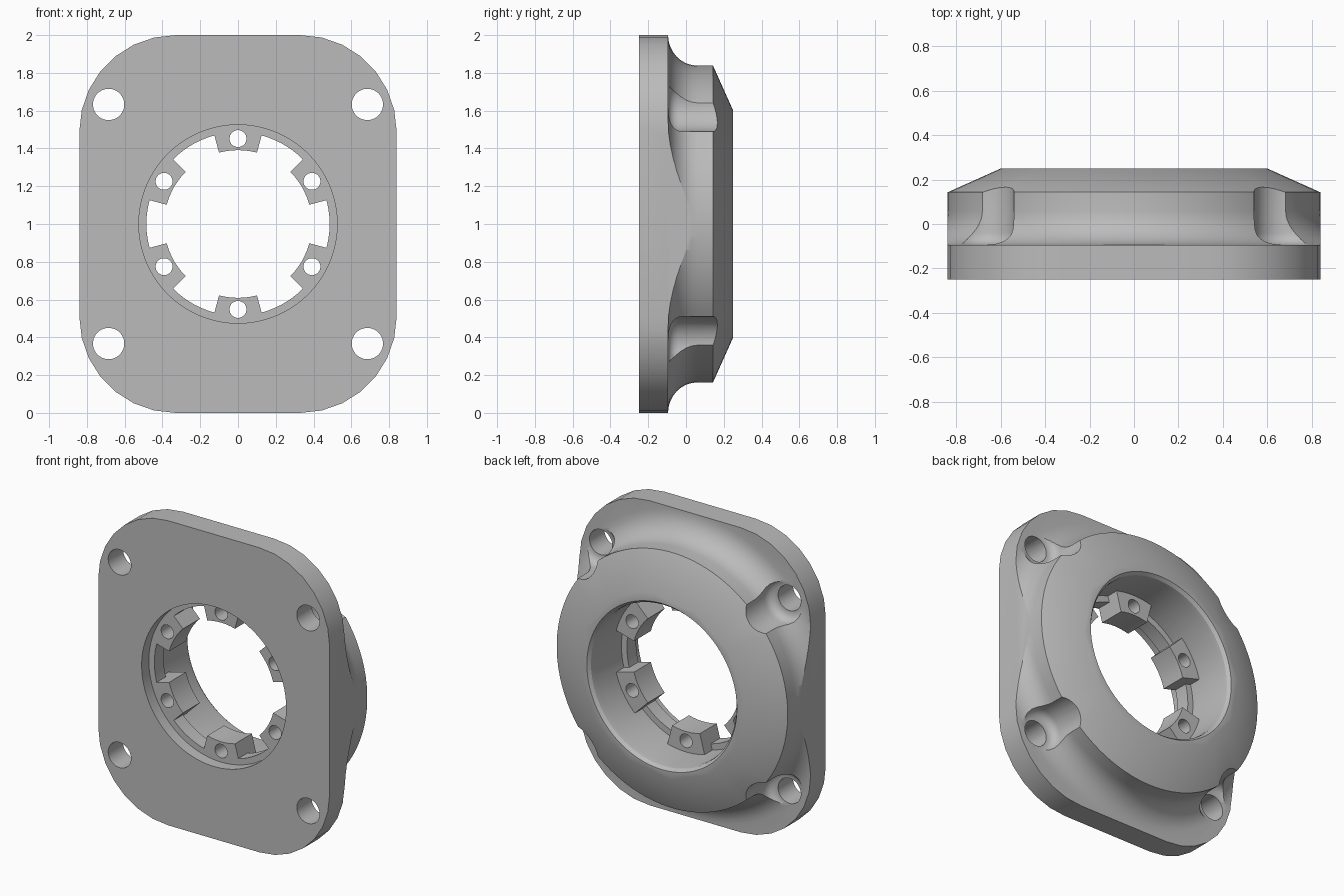
import bpy, bmesh, math

if "Cube" in bpy.data.objects:
    bpy.data.objects.remove(bpy.data.objects["Cube"])

ZC = 1.0  # height of the bore axis
PI = math.pi

metal = bpy.data.materials.new("grey_metal")
metal.diffuse_color = (0.5, 0.5, 0.5, 1)
metal.use_nodes = True
metal.node_tree.nodes["Principled BSDF"].inputs["Base Color"].default_value = metal.diffuse_color


def skin(name, loops, closed=False):
    """Join matching loops of points into a solid; cap the ends unless closed."""
    bm = bmesh.new()
    rings = [[bm.verts.new(p) for p in loop] for loop in loops]
    n = len(rings[0])
    pairs = list(zip(rings, rings[1:]))
    if closed:
        pairs.append((rings[-1], rings[0]))
    else:
        bm.faces.new(rings[0])
        bm.faces.new(rings[-1])
    for a, b in pairs:
        for i in range(n):
            j = (i + 1) % n
            bm.faces.new((a[i], a[j], b[j], b[i]))
    bmesh.ops.recalc_face_normals(bm, faces=bm.faces)
    mesh = bpy.data.meshes.new(name)
    bm.to_mesh(mesh)
    bm.free()
    mesh.materials.append(metal)
    obj = bpy.data.objects.new(name, mesh)
    bpy.context.collection.objects.link(obj)
    return obj


def lathe(name, profile, x=0, z=ZC, seg=96, closed=False):
    """Revolve (radius, y) points around an axis along y."""
    ang = [2 * PI * (i + 0.5) / seg for i in range(seg)]
    return skin(name, [[(x + r * math.cos(a), y, z + r * math.sin(a)) for a in ang]
                       for r, y in profile], closed)


def prism(name, outline, y0, y1):
    return skin(name, [[(x, y, z) for x, z in outline] for y in (y0, y1)])


def boolean(obj, other, op):
    mod = obj.modifiers.new(op, 'BOOLEAN')
    mod.operation, mod.object, mod.solver = op, other, 'EXACT'
    bpy.context.view_layer.objects.active = obj
    bpy.ops.object.modifier_apply(modifier=mod.name)
    bpy.data.objects.remove(other, do_unlink=True)


# Rounded rectangle outline of the mounting plate
R, STEPS = 0.51, 7
outline = []
for k, (sx, sz) in enumerate([(1, 1), (-1, 1), (-1, -1), (1, -1)]):
    for i in range(STEPS + 1):
        a = PI / 2 * (k + i / STEPS)
        outline.append((sx * (0.84 - R) + R * math.cos(a),
                        ZC + sz * (1.0 - R) + R * math.sin(a)))

# Round boss with a concave flare at its foot and a conical rear, trimmed to the plate
flare = [(1.0 - 0.161 * math.sin(PI / 2 * i / 8), 0.06 - 0.155 * math.cos(PI / 2 * i / 8))
         for i in range(9)]
boss = lathe("boss", [(1.0, -0.2)] + flare + [(0.839, 0.143), (0.6, 0.25)])
boolean(boss, prism("trim", outline, -0.22, 0.4), 'INTERSECT')

# Bolt pockets with a rounded floor, cut into the boss
bolts = [(sx * 0.685, ZC + sz * 0.633) for sx in (1, -1) for sz in (1, -1)]
floor = [(0.09 + 0.055 * math.sin(PI / 2 * i / 4), -0.04 - 0.055 * math.cos(PI / 2 * i / 4))
         for i in range(5)]
for x, z in bolts:
    boolean(boss, lathe("pocket", floor + [(0.145, 0.4)], x, z, 40), 'DIFFERENCE')

# Mounting plate joined to the boss
body = prism("flange_body", outline, -0.25, -0.095)
boolean(body, boss, 'UNION')

# Central bore and bolt holes
boolean(body, lathe("bore", [(0.525, -0.4), (0.525, 0.2), (0.529, 0.23),
                             (0.545, 0.25), (0.6, 0.3)]), 'DIFFERENCE')
for x, z in bolts:
    boolean(body, lathe("bolt_hole", [(0.083, -0.4), (0.083, 0.4)], x, z, 32), 'DIFFERENCE')

# Inner ring with six drilled teeth
ring = lathe("inner_ring", [(0.485, -0.175), (0.54, -0.175), (0.54, -0.08), (0.485, -0.08)],
             closed=True)
HALF = math.radians(14.9)
for k in range(6):
    mid = PI / 6 + k * PI / 3
    arc = [mid - HALF + 2 * HALF * i / 6 for i in range(7)]
    sector = [(0.391 * math.cos(a), ZC + 0.391 * math.sin(a)) for a in arc]
    sector += [(0.535 * math.cos(a), ZC + 0.535 * math.sin(a)) for a in reversed(arc)]
    boolean(ring, prism("tooth", sector, -0.175, 0.0), 'UNION')
    boolean(ring, lathe("pin_hole", [(0.045, -0.4), (0.045, 0.4)],
                        0.452 * math.cos(mid), ZC + 0.452 * math.sin(mid), 24), 'DIFFERENCE')
boolean(body, ring, 'UNION')

# Smooth curved faces, keep machined edges crisp
bpy.ops.object.select_all(action='DESELECT')
body.select_set(True)
bpy.context.view_layer.objects.active = body
bpy.ops.object.shade_smooth_by_angle(angle=math.radians(30))
